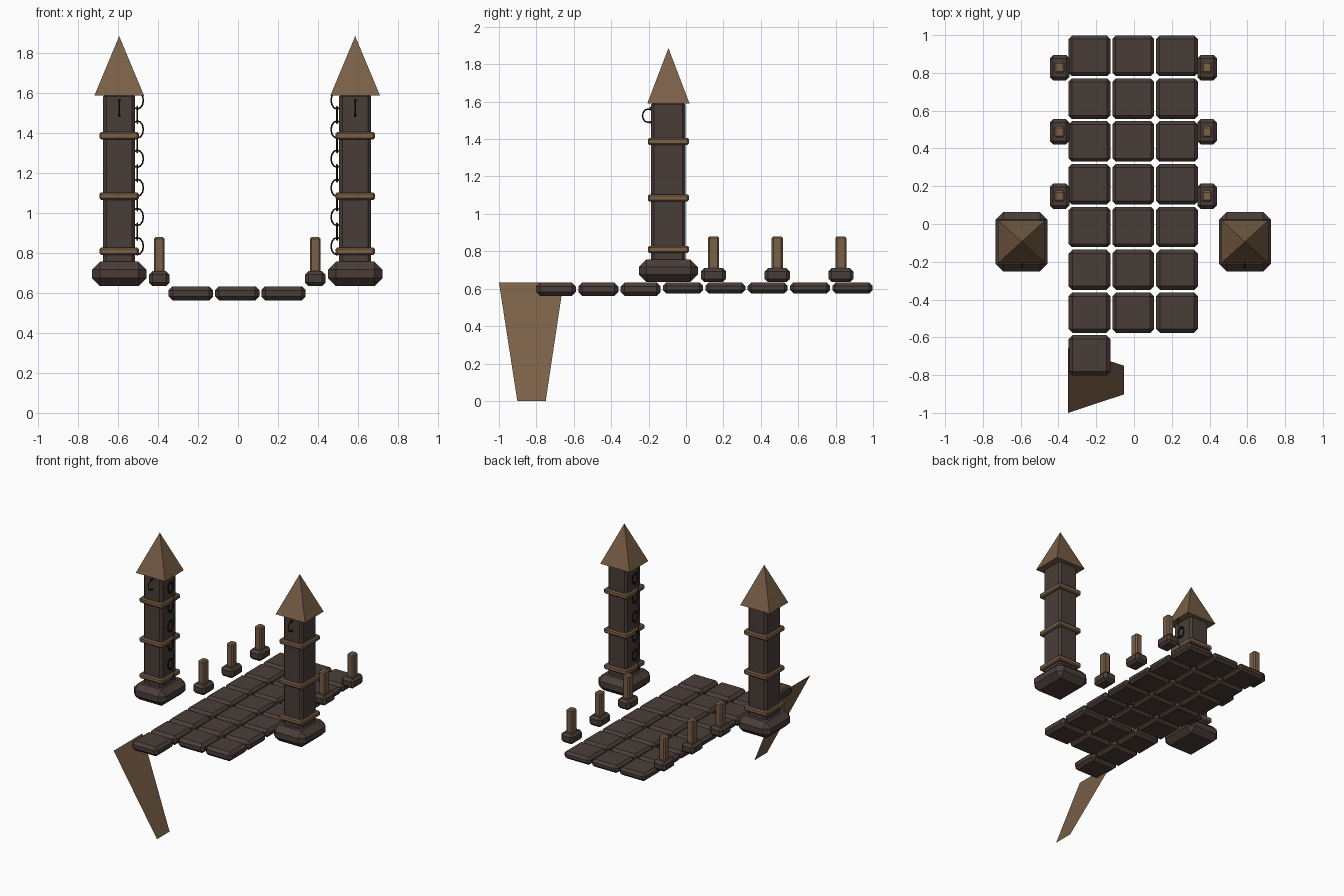
import bpy, bmesh, math
from mathutils import Matrix, Vector

if "Cube" in bpy.data.objects:
    bpy.data.objects.remove(bpy.data.objects["Cube"])


def material(name, rgb):
    m = bpy.data.materials.new(name)
    m.diffuse_color = (*rgb, 1)
    m.use_nodes = True
    m.node_tree.nodes["Principled BSDF"].inputs["Base Color"].default_value = m.diffuse_color
    return m


STONE = material("dark_stone", (0.068, 0.047, 0.039))
WOOD = material("brown_wood", (0.195, 0.117, 0.064))
IRON = material("black_iron", (0.018, 0.015, 0.014))


def finish(name, bm, mat):
    bmesh.ops.recalc_face_normals(bm, faces=bm.faces)
    mesh = bpy.data.meshes.new(name)
    bm.to_mesh(mesh)
    bm.free()
    mesh.materials.append(mat)
    ob = bpy.data.objects.new(name, mesh)
    bpy.context.collection.objects.link(ob)
    return ob


def block(name, cx, cy, hx, hy, z0, z1, bevel, mat):
    """Chamfered box given by centre, half widths and height range."""
    bm = bmesh.new()
    bmesh.ops.create_cube(bm, size=1)
    bmesh.ops.scale(bm, vec=(2 * hx, 2 * hy, z1 - z0), verts=bm.verts)
    bmesh.ops.bevel(bm, geom=list(bm.edges), offset=bevel, segments=1,
                    affect='EDGES', profile=0.5)
    bmesh.ops.translate(bm, vec=(cx, cy, (z0 + z1) / 2), verts=bm.verts)
    return finish(name, bm, mat)


def add_link(bm, centre, wide, half_w=0.03, half_h=0.043, r=0.004):
    """Oval chain link standing upright, spread along the 'wide' direction."""
    wide, up = Vector(wide), Vector((0, 0, 1))
    side = wide.cross(up)
    n, k = 12, 4
    rings = []
    for i in range(n):
        a = 2 * math.pi * i / n
        out = wide * math.cos(a) + up * math.sin(a)
        mid = Vector(centre) + wide * half_w * math.cos(a) + up * half_h * math.sin(a)
        rings.append([bm.verts.new(mid + r * (out * math.cos(b) + side * math.sin(b)))
                      for b in (2 * math.pi * j / k for j in range(k))])
    for i in range(n):
        p, q = rings[i], rings[(i + 1) % n]
        for j in range(k):
            bm.faces.new((p[j], q[j], q[(j + 1) % k], p[(j + 1) % k]))


# Stone walkway: seven full rows and one lone slab at the broken end
for row in range(8):
    y = 0.89 - row * 0.2265
    broken = row >= 5
    for col in range(1 if row == 7 else 3):
        block("walkway_slab", -0.236 + col * 0.232, y, 0.111, 0.107,
              0.562 if broken else 0.575, 0.633, 0.021 if broken else 0.018, STONE)

# Railing posts on stone feet
for x in (-0.394, 0.387):
    for y in (0.147, 0.488, 0.828):
        block("post_foot", x, y, 0.052, 0.067, 0.635, 0.71, 0.018, STONE)
        block("post", x, y, 0.027, 0.03, 0.66, 0.88, 0.009, WOOD)

# Two gate towers
TY = -0.094
for tx, inward in ((-0.595, 1), (0.587, -1)):
    block("tower_base", tx, TY, 0.137, 0.157, 0.635, 0.757, 0.04, STONE)
    block("tower_shaft", tx, TY, 0.08, 0.092, 0.70, 1.60, 0.016, STONE)
    for z in (0.81, 1.086, 1.388):
        block("tower_band", tx, TY, 0.098, 0.11, z - 0.019, z + 0.019, 0.008, WOOD)

    # Pyramid roof
    bm = bmesh.new()
    base = [bm.verts.new((tx + sx * 0.124, TY + sy * 0.113, 1.59))
            for sx, sy in ((-1, -1), (1, -1), (1, 1), (-1, 1))]
    tip = bm.verts.new((tx, TY, 1.887))
    bm.faces.new(base[::-1])
    for i in range(4):
        bm.faces.new((base[i], base[(i + 1) % 4], tip))
    finish("tower_roof", bm, WOOD)

    # Hanging chain on the inner wall, links turning alternately
    bm = bmesh.new()
    for i in range(11):
        z = 1.565 - i * 0.073
        wide = (1, 0, 0) if i % 2 == 0 else (0, 1, 0)
        add_link(bm, (tx + inward * 0.091, TY, z), wide)
    finish("wall_chain", bm, IRON)

    # Iron ring and its mount on the front wall
    bm = bmesh.new()
    add_link(bm, (tx, TY - 0.107, 1.525), (0, 1, 0), 0.032, 0.036)
    for z in (1.565, 1.49):
        bmesh.ops.create_cube(bm, size=0.014,
                              matrix=Matrix.Translation((tx, TY - 0.093, z)))
    finish("front_ring", bm, IRON)

# Tapered leaning plank, a single thin sheet
bm = bmesh.new()
bm.faces.new([bm.verts.new(p) for p in
              ((-0.35, -1.0, 0.633), (-0.053, -0.902, 0.0),
               (-0.053, -0.75, 0.0), (-0.35, -0.655, 0.633))])
plank = finish("leaning_plank", bm, WOOD)
if plank.data.polygons[0].normal.x < 0:
    plank.data.flip_normals()
